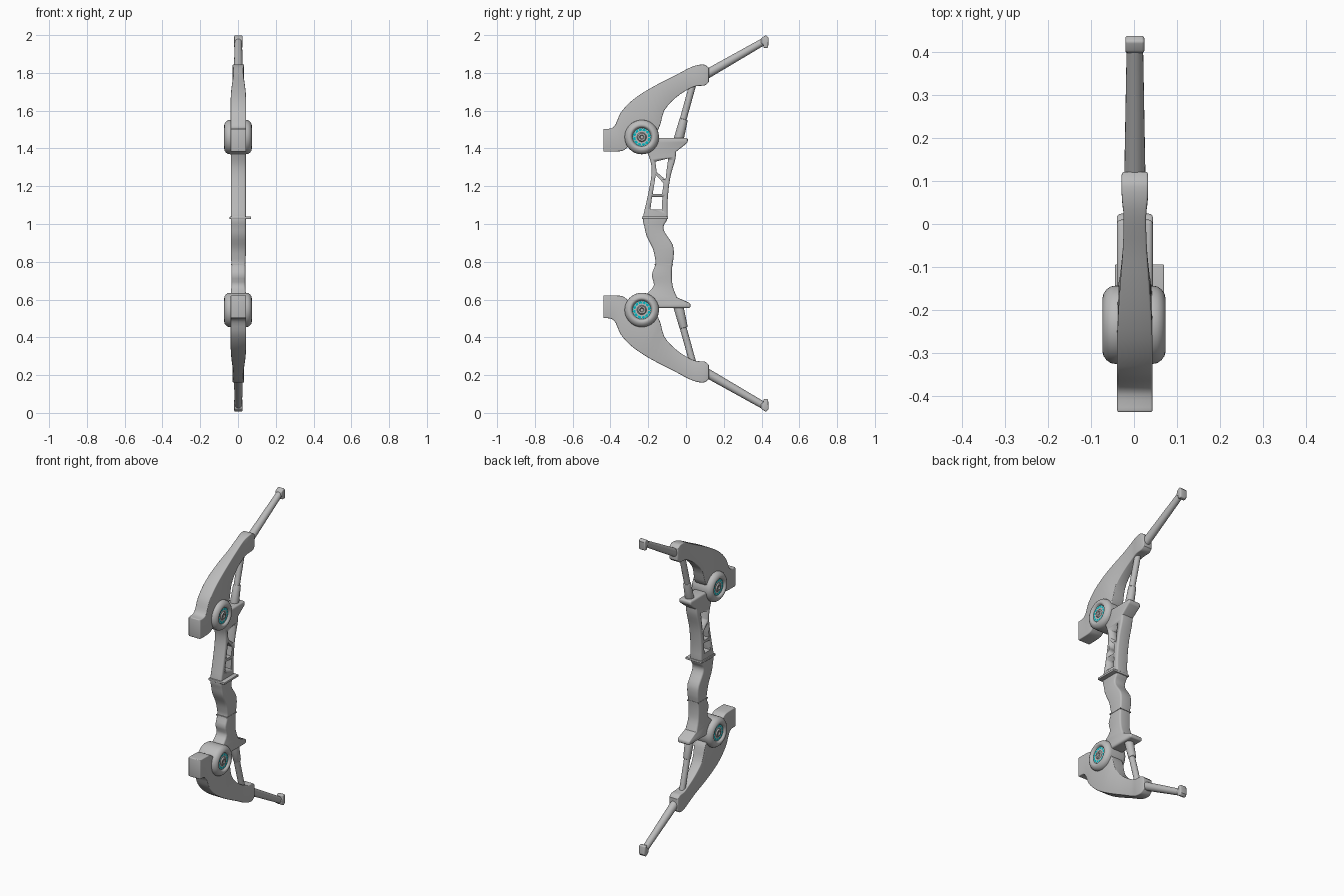
import bpy, bmesh, math
from mathutils import Vector, Matrix

if "Cube" in bpy.data.objects:
    bpy.data.objects.remove(bpy.data.objects["Cube"])

def mat(name, c):
    m = bpy.data.materials.new(name)
    m.diffuse_color = (*c, 1)
    m.use_nodes = True
    m.node_tree.nodes["Principled BSDF"].inputs["Base Color"].default_value = m.diffuse_color
    return m

GREY = mat("matte grey", (0.5, 0.5, 0.5))
TEAL = mat("teal", (0.0, 0.5, 0.56))
MID = 2.005            # lower parts are mirrored as z -> MID - z
CX = 0.002             # small sideways offset of the frame

def flip(z, low):
    return MID - z if low else z

def finish(name, bm, mats=(GREY,), bevel=0.0, angle=35):
    bmesh.ops.recalc_face_normals(bm, faces=bm.faces[:])
    me = bpy.data.meshes.new(name)
    bm.to_mesh(me)
    bm.free()
    ob = bpy.data.objects.new(name, me)
    bpy.context.collection.objects.link(ob)
    for m in mats:
        me.materials.append(m)
    bpy.ops.object.select_all(action='DESELECT')
    ob.select_set(True)
    bpy.context.view_layer.objects.active = ob
    if bevel:
        b = ob.modifiers.new("round", 'BEVEL')
        b.width, b.segments, b.limit_method = bevel, 3, 'ANGLE'
        b.angle_limit = math.radians(50)
        bpy.ops.object.modifier_apply(modifier=b.name)
    bpy.ops.object.shade_smooth_by_angle(angle=math.radians(angle))
    return ob

def smooth(rows, n=3):
    """Catmull-Rom through rows of numbers."""
    v = [Vector(r) for r in rows]
    v = [v[0]] + v + [v[-1]]
    out = []
    for i in range(1, len(v) - 2):
        a, b, c, d = v[i - 1:i + 3]
        for k in range(n):
            t = k / n
            out.append(0.5 * (2 * b + (c - a) * t + (2 * a - 5 * b + 4 * c - d) * t * t
                              + (3 * b - a - 3 * c + d) * t ** 3))
    return out + [v[-1]]

def loft(name, rows, low=False, bevel=0.012):
    """Rows: y,z of one edge, y,z of the other edge, half width."""
    bm = bmesh.new()
    rings = []
    for y1, z1, y2, z2, w in rows:
        rings.append([bm.verts.new((CX + x, y, flip(z, low))) for x, y, z in
                      ((-w, y1, z1), (w, y1, z1), (w, y2, z2), (-w, y2, z2))])
    for a, b in zip(rings, rings[1:]):
        for i in range(4):
            j = (i + 1) % 4
            bm.faces.new((a[i], a[j], b[j], b[i]))
    bm.faces.new(rings[0])
    bm.faces.new(rings[-1])
    return finish(name, bm, bevel=bevel)

def extrude(name, pts, x0, x1, low=False, bevel=0.0):
    bm = bmesh.new()
    a, b = ([bm.verts.new((x, y, flip(z, low))) for y, z in pts] for x in (x0, x1))
    bm.faces.new(a)
    bm.faces.new(b)
    for i in range(len(pts)):
        j = (i + 1) % len(pts)
        bm.faces.new((a[i], a[j], b[j], b[i]))
    return finish(name, bm, bevel=bevel)

def rod(name, p, q, r1, r2, low=False, bevel=0.0):
    p, q = (Vector((CX, y, flip(z, low))) for y, z in (p, q))
    d = q - p
    m = Matrix.Translation((p + q) / 2) @ d.to_track_quat('Z', 'Y').to_matrix().to_4x4()
    bm = bmesh.new()
    bmesh.ops.create_cone(bm, cap_ends=True, segments=20, radius1=r1, radius2=r2,
                          depth=d.length, matrix=m)
    return finish(name, bm, bevel=bevel)

def wheel(name, y, z):
    """Drum turned around x, with a recessed toothed ring and a hub on both sides."""
    half = [(.061, 0), (.061, .008), (.067, .012), (.067, .020), (.060, .025), (.060, .034),
            (.060, .044), (.060, .049), (.066, .053), (.071, .057), (.073, .063),
            (.071, .072), (.064, .082), (.054, .089), (.042, .091)]
    prof = half + [(-x, r) for x, r in reversed(half)]
    n = 48
    bm = bmesh.new()
    rings = []
    for x, r in prof:
        if r == 0:
            rings.append([bm.verts.new((x, y, z))] * n)
        else:
            rings.append([bm.verts.new((x, y + r * math.cos(t), z + r * math.sin(t)))
                          for t in (2 * math.pi * k / n for k in range(n))])
    teal, tooth = len(half) - 9, len(half) - 8
    for i, (a, b) in enumerate(zip(rings, rings[1:])):
        side = min(i, len(prof) - 2 - i)
        for k in range(n):
            j = (k + 1) % n
            f = bm.faces.new(list(dict.fromkeys((a[k], a[j], b[j], b[k]))))
            # inner ring fully teal on its outer part, teeth on every second step
            if side == 5 and k % 4 < 3 or side == 6 and k % 2:
                f.material_index = 1
    return finish(name, bm, mats=(GREY, TEAL))

# limb: block at the front sweeping back to a narrow socket
LIMB = [(-.437, 1.503, -.437, 1.383, .041), (-.395, 1.507, -.385, 1.383, .041),
        (-.372, 1.530, -.335, 1.388, .041), (-.345, 1.590, -.300, 1.412, .041),
        (-.290, 1.650, -.220, 1.450, .041), (-.220, 1.700, -.147, 1.500, .039),
        (-.140, 1.745, -.115, 1.600, .034), (-.060, 1.785, -.055, 1.668, .028),
        (.015, 1.825, .015, 1.715, .026), (.060, 1.841, .055, 1.730, .030),
        (.098, 1.843, .100, 1.734, .031), (.121, 1.825, .121, 1.752, .030)]
TIP = [(.398, 1.984), (.424, 2.0), (.437, 1.985), (.435, 1.932),
       (.410, 1.932), (.410, 1.950), (.396, 1.957)]

for low, tag in ((False, "upper"), (True, "lower")):
    loft(tag + "_limb", smooth(LIMB), low)
    wheel(tag + "_wheel", -.234, flip(1.46, low))
    rod(tag + "_arm", (.09, 1.782), (.418, 1.970), .025, .019, low)
    extrude(tag + "_tip", TIP, CX - .022, CX + .022, low, .006)
    rod(tag + "_piston_rod", (-.03, 1.50), (.035, 1.735), .018, .018, low)
    rod(tag + "_piston_barrel", (-.042, 1.435), (-.012, 1.555), .027, .022, low, .004)

# riser: front and back edge from the lower shelf up to the upper shelf
SHELF_LOW = [(-.200, .555, .024, .555, .042), (-.200, .580, .024, .580, .042)]
BODY = [(-.208, .630, -.048, .612, .040), (-.170, .675, -.070, .670, .037),
        (-.181, .730, -.075, .730, .037), (-.162, .785, -.072, .785, .037),
        (-.166, .830, -.065, .830, .039), (-.178, .875, -.070, .890, .040),
        (-.208, .935, -.112, .955, .040), (-.220, .985, -.118, .990, .040),
        (-.228, 1.030, -.098, 1.030, .040), (-.212, 1.105, -.098, 1.105, .040),
        (-.195, 1.185, -.092, 1.185, .040), (-.183, 1.260, -.080, 1.260, .040),
        (-.185, 1.320, -.057, 1.340, .040), (-.205, 1.380, -.052, 1.383, .040)]
SHELF_TOP = [(-.200, 1.430, .010, 1.432, .042), (-.200, 1.456, .010, 1.456, .042)]
riser = loft("riser", SHELF_LOW + smooth(BODY) + SHELF_TOP, bevel=.010)

# three windows cut through the riser
WINDOWS = [[(-.162, 1.330), (-.094, 1.347), (-.102, 1.290), (-.108, 1.235), (-.155, 1.275)],
           [(-.160, 1.260), (-.118, 1.215), (-.127, 1.160), (-.176, 1.160)],
           [(-.180, 1.143), (-.125, 1.143), (-.128, 1.078), (-.188, 1.078)]]
for w in WINDOWS:
    cutter = extrude("window_cutter", w, -.2, .2)
    cutter.hide_render = True
    bpy.context.view_layer.objects.active = riser
    cut = riser.modifiers.new("window", 'BOOLEAN')
    cut.operation, cut.solver, cut.object = 'DIFFERENCE', 'EXACT', cutter
    bpy.ops.object.modifier_apply(modifier=cut.name)
    bpy.data.objects.remove(cutter)

# thin rest plate sticking out to one side, and a band round the grip
extrude("rest_plate", [(-.234, 1.026), (-.094, 1.026), (-.094, 1.040), (-.234, 1.040)],
        -.044, .070, bevel=.003)
extrude("grip_band", [(-.166, .782), (-.069, .782), (-.069, .788), (-.166, .788)],
        CX - .039, CX + .039)
